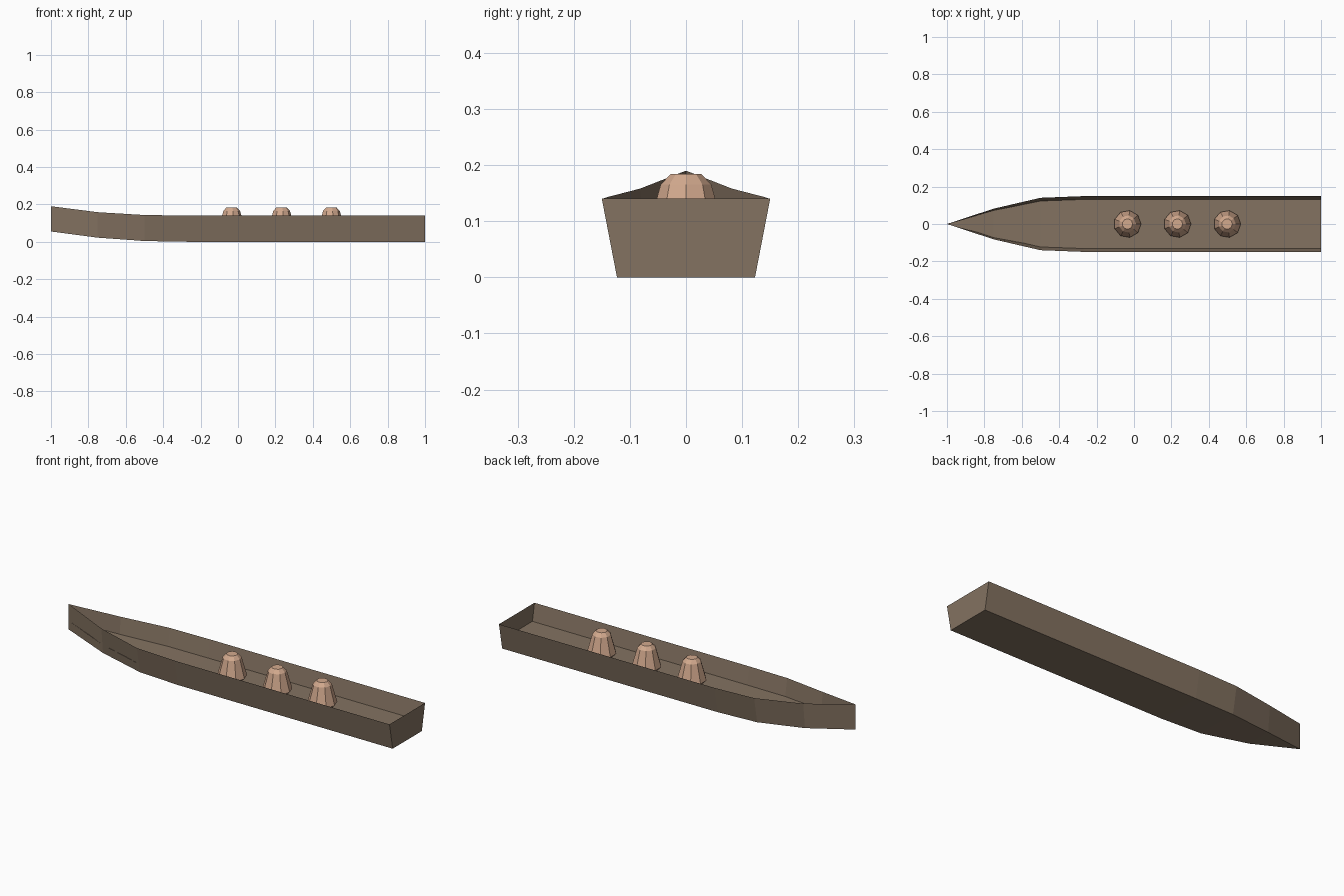
import bpy, bmesh, math

cube = bpy.data.objects.get("Cube")
if cube:
    bpy.data.objects.remove(cube, do_unlink=True)


def material(name, rgb):
    mat = bpy.data.materials.new(name)
    mat.use_nodes = True
    mat.diffuse_color = (*rgb, 1)
    mat.node_tree.nodes["Principled BSDF"].inputs["Base Color"].default_value = (*rgb, 1)
    return mat


wood = material("weathered wood", (0.23, 0.17, 0.12))
clay = material("pale clay", (0.65, 0.40, 0.27))


def finish(name, bm, mat, normals=True):
    bmesh.ops.remove_doubles(bm, verts=bm.verts, dist=0.0005)
    if normals:
        bmesh.ops.recalc_face_normals(bm, faces=bm.faces)
    mesh = bpy.data.meshes.new(name)
    bm.to_mesh(mesh)
    bm.free()
    mesh.materials.append(mat)
    obj = bpy.data.objects.new(name, mesh)
    bpy.context.collection.objects.link(obj)
    return obj


# Hull stations from bow to stern: x, rim half width, keel half width, keel z, rim z
STATIONS = [
    (-1.0, 0.0, 0.0, 0.055, 0.19),
    (-0.75, 0.082, 0.068, 0.022, 0.158),
    (-0.5, 0.14, 0.114, 0.004, 0.143),
    (-0.27, 0.149, 0.122, 0.0, 0.14),
    (1.0, 0.15, 0.123, 0.0, 0.14),
]


def loft(bm, sections):
    rings = [[bm.verts.new(p) for p in s] for s in sections]
    for a, b in zip(rings, rings[1:]):
        for i in range(len(a) - 1):
            bm.faces.new((a[i], a[i + 1], b[i + 1], b[i]))
    return rings


# Open hull: two flared sides, flat bottom and a square stern
bm = bmesh.new()
rings = loft(bm, [[(x, -w, zt), (x, -k, zb), (x, k, zb), (x, w, zt)]
                  for x, w, k, zb, zt in STATIONS])
bm.faces.new(rings[-1])
finish("hull", bm, wood)

# Raised floor following the sheer of the hull
FLOOR = 0.34
bm = bmesh.new()
sections = []
for x, w, k, zb, zt in STATIONS:
    y, z = k + (w - k) * FLOOR, zb + (zt - zb) * FLOOR
    sections.append([(x, y, z), (x, -y, z)])
loft(bm, sections)
floor = finish("floor", bm, wood, normals=False)
floor.data.update()
if floor.data.polygons[-1].normal.z < 0:
    floor.data.flip_normals()

# Row of faceted tapered seats
PROFILE = [(0.05, 0.046), (0.073, 0.068), (0.046, 0.165), (0.028, 0.184)]
SIDES = 9
for number, x in enumerate((-0.035, 0.232, 0.498), 1):
    bm = bmesh.new()
    rings = []
    for r, z in PROFILE:
        rings.append([bm.verts.new((x + r * math.cos(a), r * math.sin(a), z))
                      for a in (math.tau * i / SIDES for i in range(SIDES))])
    for low, high in zip(rings, rings[1:]):
        for i in range(SIDES):
            j = (i + 1) % SIDES
            bm.faces.new((low[i], low[j], high[j], high[i]))
    bm.faces.new(rings[0])
    bm.faces.new(rings[-1])
    finish(f"seat_{number}", bm, clay)
